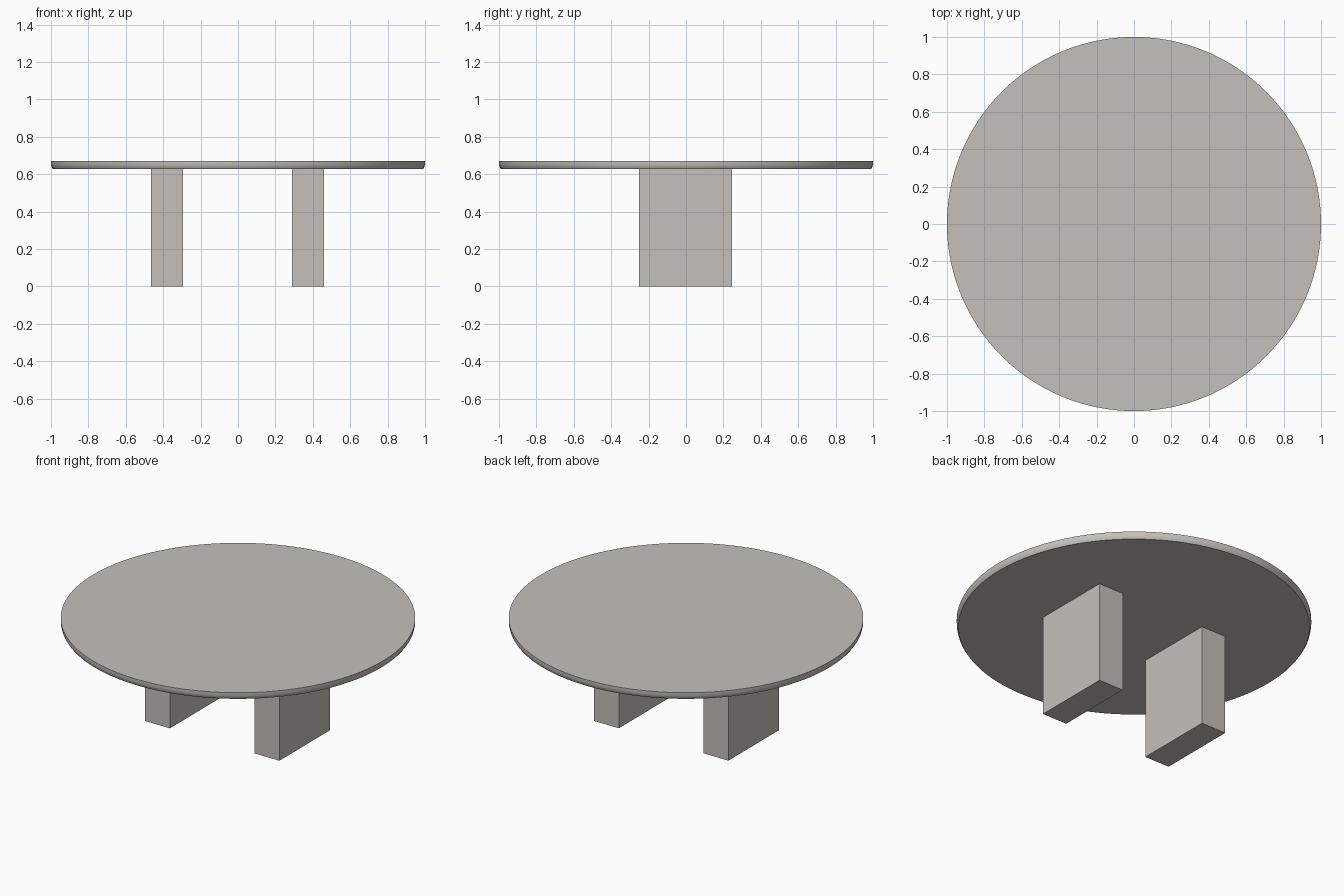
import bpy, bmesh, math

if "Cube" in bpy.data.objects:
    bpy.data.objects.remove(bpy.data.objects["Cube"])

stone = bpy.data.materials.new("warm_grey_stone")
stone.diffuse_color = (0.56, 0.53, 0.49, 1)
stone.use_nodes = True
stone.node_tree.nodes["Principled BSDF"].inputs["Base Color"].default_value = stone.diffuse_color


def make_object(name, bm):
    bmesh.ops.recalc_face_normals(bm, faces=bm.faces)
    mesh = bpy.data.meshes.new(name)
    bm.to_mesh(mesh)
    bm.free()
    mesh.materials.append(stone)
    obj = bpy.data.objects.new(name, mesh)
    bpy.context.collection.objects.link(obj)
    return obj


# Round table top: rim profile (radius, z), tucked in slightly at the underside
PROFILE = [(0.99, 0.628), (0.997, 0.639), (1.0, 0.652), (1.0, 0.671)]
SIDES = 128
bm = bmesh.new()
rings = [[bm.verts.new((r * math.cos(2 * math.pi * i / SIDES),
                        r * math.sin(2 * math.pi * i / SIDES), z))
          for i in range(SIDES)] for r, z in PROFILE]
for low, high in zip(rings, rings[1:]):
    for i in range(SIDES):
        j = (i + 1) % SIDES
        bm.faces.new((low[i], low[j], high[j], high[i]))
bm.faces.new(rings[0])
bm.faces.new(rings[-1])
top = make_object("table_top", bm)
bpy.context.view_layer.objects.active = top
top.select_set(True)
bpy.ops.object.shade_smooth_by_angle(angle=math.radians(35))

# Two slab legs
for name, x in (("left_leg", -0.379), ("right_leg", 0.375)):
    bm = bmesh.new()
    bmesh.ops.create_cube(bm, size=1)
    for v in bm.verts:
        v.co = (x + v.co.x * 0.171, -0.002 + v.co.y * 0.497, (v.co.z + 0.5) * 0.628)
    make_object(name, bm)
